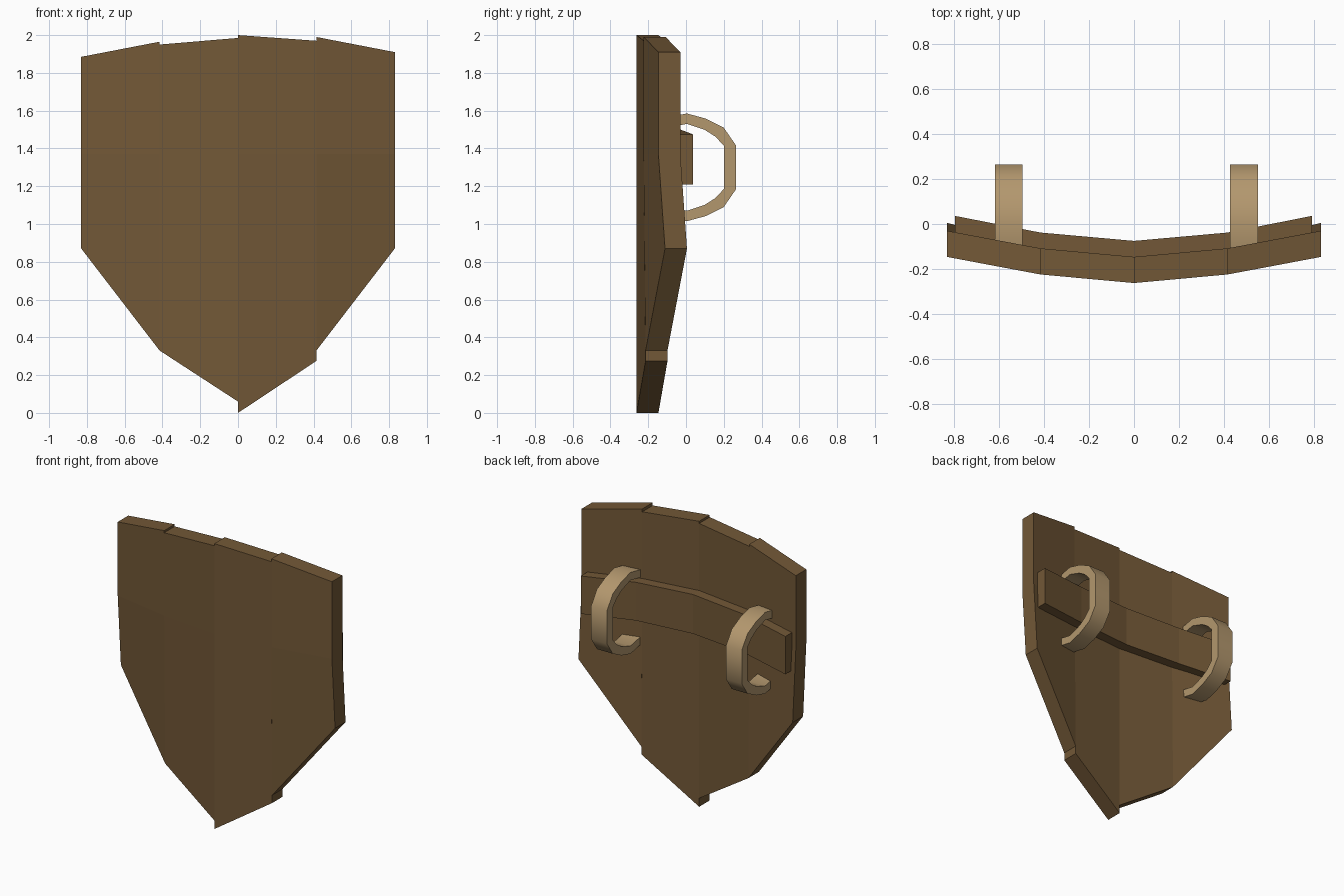
import bpy, bmesh, math

if "Cube" in bpy.data.objects:
    bpy.data.objects.remove(bpy.data.objects["Cube"])

def material(name, rgb):
    m = bpy.data.materials.new(name)
    m.diffuse_color = (*rgb, 1)
    m.use_nodes = True
    m.node_tree.nodes["Principled BSDF"].inputs["Base Color"].default_value = m.diffuse_color
    return m

wood = material("dark_wood", (0.17, 0.098, 0.038))
leather = material("tan_leather", (0.45, 0.31, 0.155))

def loft(name, rings, mat, smooth=None):
    """Skin a row of four-cornered sections and cap both ends."""
    bm = bmesh.new()
    rows = [[bm.verts.new(p) for p in r] for r in rings]
    for a, b in zip(rows, rows[1:]):
        for i in range(4):
            j = (i + 1) % 4
            bm.faces.new((a[i], a[j], b[j], b[i]))
    bm.faces.new(rows[0])
    bm.faces.new(rows[-1])
    bmesh.ops.recalc_face_normals(bm, faces=bm.faces)
    me = bpy.data.meshes.new(name)
    bm.to_mesh(me)
    bm.free()
    me.materials.append(mat)
    ob = bpy.data.objects.new(name, me)
    bpy.context.collection.objects.link(ob)
    if smooth:
        bpy.ops.object.select_all(action='DESELECT')
        ob.select_set(True)
        bpy.context.view_layer.objects.active = ob
        bpy.ops.object.shade_smooth_by_angle(angle=math.radians(smooth))
    return ob

# Curved shield board: four planks with uneven ends
T = 0.116
upper_y = {0: -0.262, 0.415: -0.224, 0.83: -0.146}
lower_y = {0: -0.262, 0.415: -0.214, 0.83: -0.111}
planks = [  # x0, x1, top z at x0 and x1, bottom z at x0 and x1
    (-0.83, -0.415, 1.885, 1.965, 0.87, 0.33),
    (-0.415, 0, 1.95, 1.985, 0.33, 0.06),
    (0, 0.415, 2.0, 1.97, 0.0, 0.275),
    (0.415, 0.83, 1.99, 1.91, 0.33, 0.87),
]
for n, (x0, x1, t0, t1, b0, b1) in enumerate(planks, 1):
    rings = []
    for z0, z1, ys in ((t0, t1, upper_y), (1.37, 1.37, upper_y), (b0, b1, lower_y)):
        ya, yb = ys[abs(x0)], ys[abs(x1)]
        rings.append([(x0, ya, z0), (x1, yb, z1), (x1, yb + T, z1), (x0, ya + T, z0)])
    loft(f"shield_plank_{n}", rings, wood)

# Bowed cross bar on the back
bar = [(-0.795, 0.036, 1.21, 1.475), (-0.415, -0.038, 1.235, 1.503),
       (0, -0.075, 1.24, 1.515), (0.415, -0.038, 1.235, 1.503),
       (0.79, 0.036, 1.21, 1.475)]
loft("cross_bar", [[(x, y - 0.1, lo), (x, y, lo), (x, y, hi), (x, y - 0.1, hi)]
                   for x, y, lo, hi in bar], wood)

# Two arm straps: half profile as outer (y, dz) and inner (y, dz)
half = [((-0.11, 0.262), (-0.11, 0.207)), ((0.005, 0.285), (0.005, 0.23)),
        ((0.105, 0.258), (0.1, 0.198)), ((0.2, 0.21), (0.155, 0.163)),
        ((0.264, 0.117), (0.2, 0.115))]
arc = [(o, i, 1) for o, i in half] + [(o, i, -1) for o, i in reversed(half)]
for side, xa, xb in (("left", -0.617, -0.495), ("right", 0.427, 0.55)):
    rings = [[(xa, o[0], 1.3 + s * o[1]), (xb, o[0], 1.3 + s * o[1]),
              (xb, i[0], 1.3 + s * i[1]), (xa, i[0], 1.3 + s * i[1])]
             for o, i, s in arc]
    loft(f"arm_strap_{side}", rings, leather, 40)
